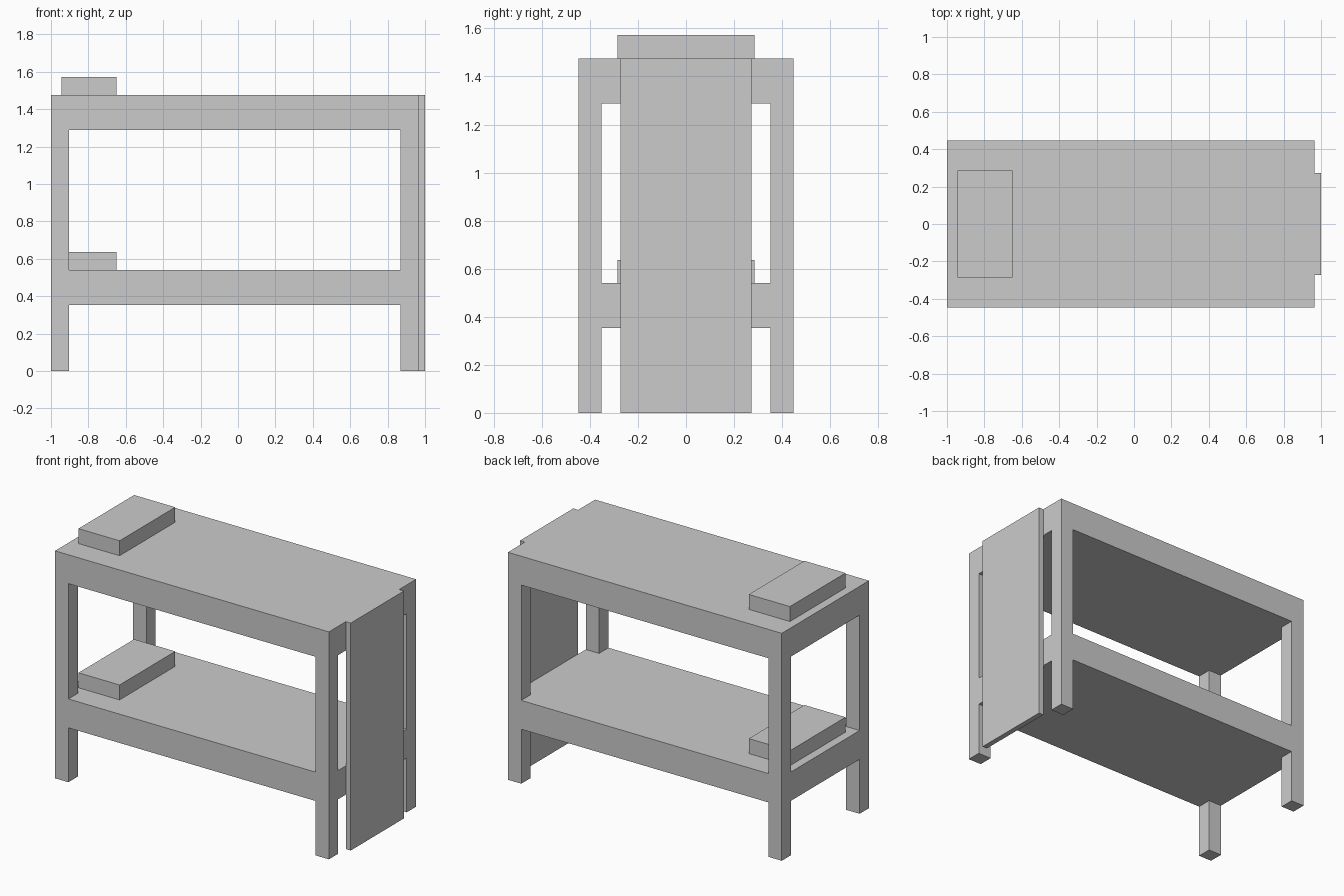
import bpy
import bmesh
from mathutils import Matrix, Vector

if "Cube" in bpy.data.objects:
    bpy.data.objects.remove(bpy.data.objects["Cube"])


def box(name, x, y, z):
    """Box object spanning the given (min, max) ranges, origin at its centre."""
    size = [r[1] - r[0] for r in (x, y, z)]
    bm = bmesh.new()
    bmesh.ops.create_cube(bm, size=1.0, matrix=Matrix.Diagonal((*size, 1.0)))
    mesh = bpy.data.meshes.new(name)
    bm.to_mesh(mesh)
    bm.free()
    obj = bpy.data.objects.new(name, mesh)
    obj.location = Vector([(r[0] + r[1]) / 2 for r in (x, y, z)])
    bpy.context.collection.objects.link(obj)
    return obj


X0, X1 = -1.0, 0.965      # bed frame length
HALF_W = 0.447            # half of bed width
LEG = 0.096               # leg thickness
LOW = (0.353, 0.54)       # lower deck heights
TOP = (1.288, 1.475)      # upper deck heights

# Decks with a pillow on each
for level, deck in (("lower", LOW), ("upper", TOP)):
    box(f"{level}_bunk", (X0, X1), (-HALF_W, HALF_W), deck)
    box(f"{level}_pillow", (-0.945, -0.65), (-0.285, 0.285),
        (deck[1], deck[1] + 0.097))

# Corner legs below the lower deck and posts between the decks
for end, x in (("left", (X0, X0 + LEG)), ("right", (X1 - LEG, X1))):
    for side, y in (("front", (-HALF_W, -HALF_W + LEG)),
                    ("back", (HALF_W - LEG, HALF_W))):
        box(f"{side}_{end}_leg", x, y, (0.0, LOW[0]))
        box(f"{side}_{end}_post", x, y, (LOW[1], TOP[0]))

# Flat ladder panel on the right end
box("ladder_panel", (X1, 1.0), (-0.273, 0.273), (0.0, TOP[1]))
